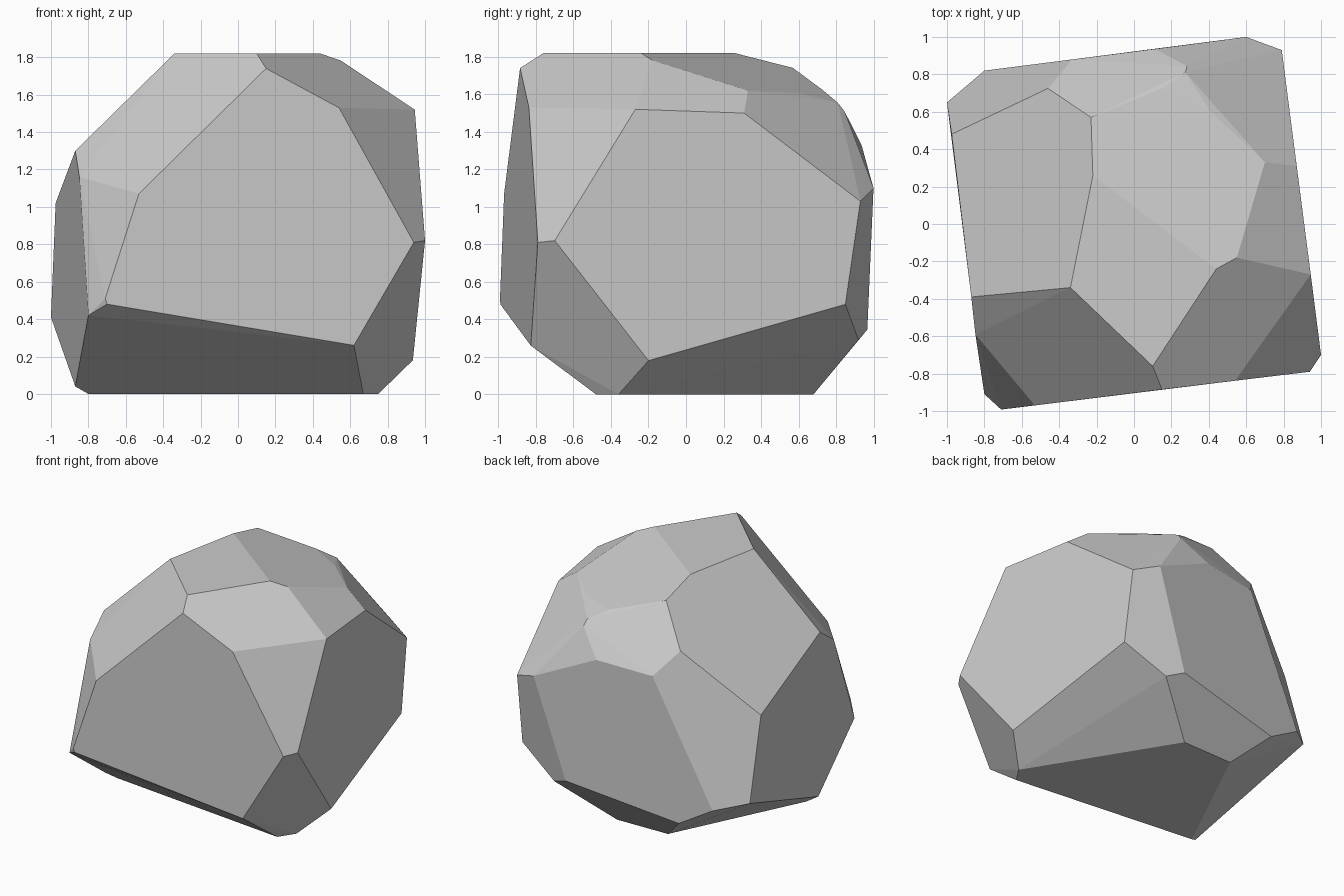
import bpy, bmesh
from math import radians

# Corners of the chiselled boulder, grouped by height
base = [(0.67, -0.48), (0.75, -0.36), (0.11, 0.68), (-0.315, 0.67), (-0.80, -0.325)]
crown = [(0.10, -0.76), (-0.34, -0.34), (-0.22, 0.26), (0.44, -0.24)]
front = [(0.15, -0.885, 1.74), (0.54, -0.838, 1.53), (0.94, -0.79, 0.81),
         (0.62, -0.828, 0.26), (-0.70, -0.99, 0.48), (-0.71, -0.992, 0.51),
         (-0.53, -0.97, 1.07)]
right = [(0.945, -0.27, 1.52), (0.87, 0.31, 1.50), (0.79, 0.93, 1.03),
         (0.80, 0.85, 0.48), (0.935, -0.20, 0.18), (1.0, -0.70, 0.82)]
left = [(-0.80, -0.91, 0.42), (-0.87, -0.37, 0.04), (-1.0, 0.65, 0.41),
        (-0.975, 0.48, 1.02), (-0.87, -0.39, 1.30), (-0.848, -0.59, 1.16)]
back = [(0.60, 1.0, 1.10), (0.11, 0.936, 1.33), (-0.33, 0.88, 1.30),
        (-0.80, 0.82, 0.364), (-0.536, 0.853, 0.21), (0.35, 0.967, 0.345),
        (0.48, 0.92, 0.29)]
shoulder = [(0.55, -0.18, 1.782), (0.70, 0.33, 1.62), (0.405, 0.605, 1.607),
            (0.15, 0.725, 1.626), (-0.23, 0.57, 1.741), (-0.46, 0.725, 1.47),
            (0.275, 0.81, 1.555), (0.283, 0.845, 1.51)]

points = [(x, y, 0.0) for x, y in base] + [(x, y, 1.82) for x, y in crown]
points += front + right + left + back + shoulder

# Wrap the corners in a convex skin and merge coplanar facets
bm = bmesh.new()
for p in points:
    bm.verts.new(p)
hull = bmesh.ops.convex_hull(bm, input=bm.verts[:])
bmesh.ops.delete(bm, geom=[v for v in bm.verts if not v.link_faces], context='VERTS')
bmesh.ops.dissolve_limit(bm, angle_limit=radians(3), verts=bm.verts[:], edges=bm.edges[:])
bmesh.ops.recalc_face_normals(bm, faces=bm.faces[:])

mesh = bpy.data.meshes.new("boulder")
bm.to_mesh(mesh)
bm.free()
boulder = bpy.data.objects.new("boulder", mesh)
bpy.context.collection.objects.link(boulder)
